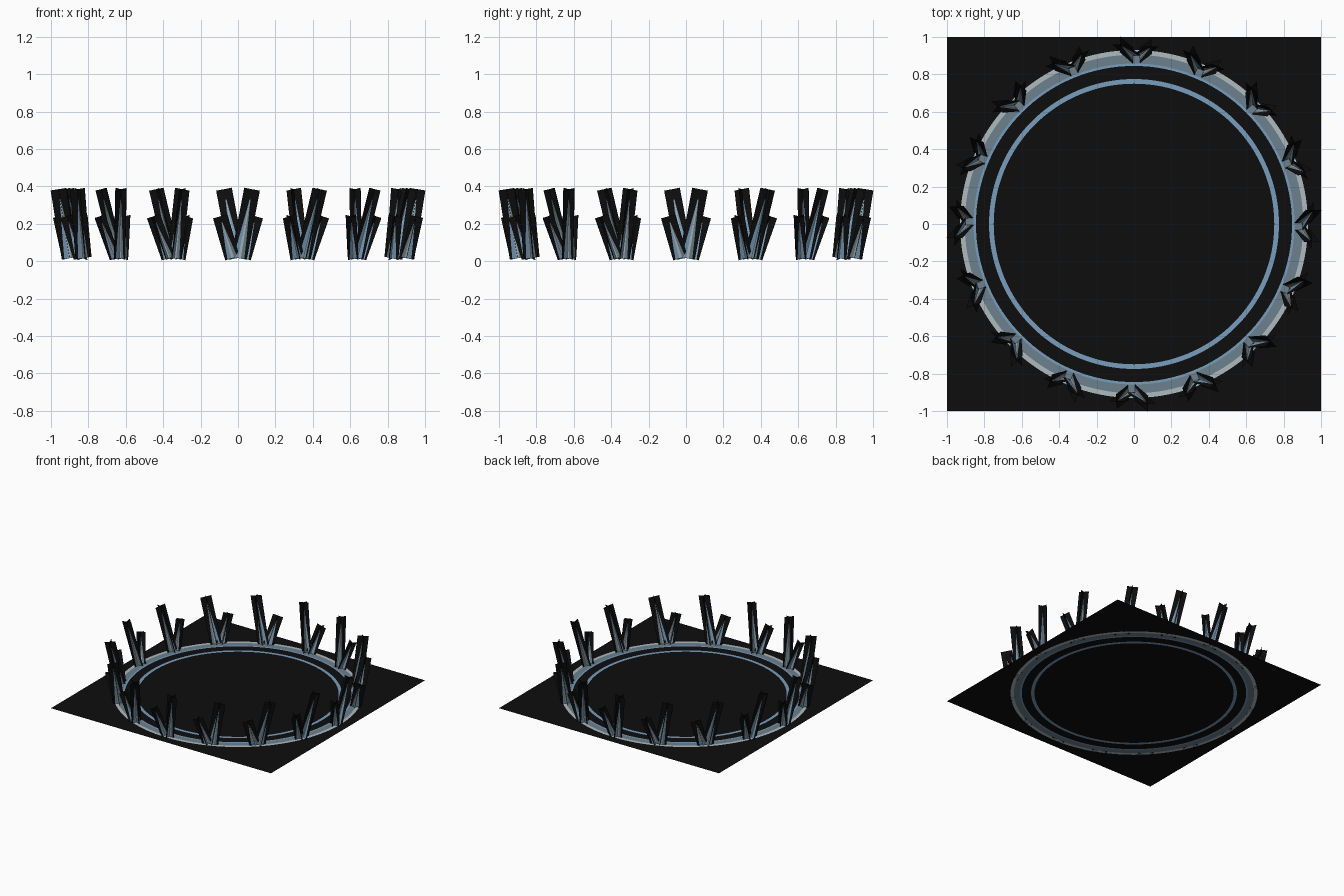
import bpy, bmesh, math
from mathutils import Vector

cube = bpy.data.objects.get("Cube")
if cube:
    bpy.data.objects.remove(cube, do_unlink=True)


def material(name, rgb):
    m = bpy.data.materials.new(name)
    m.use_nodes = True
    m.diffuse_color = (*rgb, 1)
    m.node_tree.nodes["Principled BSDF"].inputs["Base Color"].default_value = (*rgb, 1)
    return m


BLACK, BLUE, SLATE, PALE = range(4)
palette = [
    material("near_black", (0.004, 0.004, 0.004)),
    material("ice_blue", (0.19, 0.34, 0.51)),
    material("slate_blue", (0.15, 0.22, 0.27)),
    material("pale_frost", (0.43, 0.49, 0.51)),
]


def make_mesh(name, bm):
    mesh = bpy.data.meshes.new(name)
    bm.to_mesh(mesh)
    bm.free()
    for m in palette:
        mesh.materials.append(m)
    return mesh


def place(name, mesh):
    ob = bpy.data.objects.new(name, mesh)
    bpy.context.collection.objects.link(ob)
    return ob


# Square ground sheet with concentric frost rings cut into it
SEGMENTS, GROUND_Z = 128, 0.016
bm = bmesh.new()
directions = [Vector((math.cos(a), math.sin(a), 0))
              for a in (math.tau * i / SEGMENTS for i in range(SEGMENTS))]
height = Vector((0, 0, GROUND_Z))


def circle(radius):
    return [bm.verts.new(d * radius + height) for d in directions]


inner = circle(0.75)
bm.faces.new(inner).material_index = BLACK
bands = [(0.775, BLUE), (0.845, BLACK), (0.858, BLUE),
         (0.905, SLATE), (0.93, PALE), (None, BLACK)]
for radius, colour in bands:
    if radius:
        outer = circle(radius)
    else:
        outer = [bm.verts.new(d / max(abs(d.x), abs(d.y)) + height) for d in directions]
    for i in range(SEGMENTS):
        j = (i + 1) % SEGMENTS
        bm.faces.new((inner[i], outer[i], outer[j], inner[j])).material_index = colour
    inner = outer
place("ground_sheet", make_mesh("ground_sheet", bm))


# A card with a tapering icy streak up its middle
def add_card(bm, base, top, side, width):
    rows = []
    for v, spread in ((0, 0.34), (0.3, 0.24), (0.6, 0.12), (0.85, 0.03), (1, 0.01)):
        across = (-0.5, -spread, -spread * 0.2, spread * 0.35, spread, 0.5)
        centre = base.lerp(top, v)
        rows.append([bm.verts.new(centre + side * (u * width)) for u in across])
    columns = (BLACK, BLUE, PALE, SLATE, BLACK)
    for r, (low, high) in enumerate(zip(rows, rows[1:])):
        for c, colour in enumerate(columns):
            face = bm.faces.new((low[c], low[c + 1], high[c + 1], high[c]))
            face.material_index = BLACK if r == 3 else colour


# A shard is two cards crossed on one leaning axis
def add_shard(bm, base, top, width):
    base, top = Vector(base), Vector(top)
    axis = (top - base).normalized()
    tangent = axis.cross(Vector((1, 0, 0))).normalized()
    add_card(bm, base, top, tangent, width)
    add_card(bm, base, top, axis.cross(tangent), width)


# Tall and short shard pair, local x pointing outward
bm = bmesh.new()
add_shard(bm, (0, 0.005, GROUND_Z), (0.06, 0.075, 0.385), 0.085)
add_shard(bm, (0, -0.03, GROUND_Z), (0.05, -0.095, 0.24), 0.08)
cluster = make_mesh("ice_shards", bm)

# Ring of shard clusters
COUNT, RING = 16, 0.9
for i in range(COUNT):
    angle = math.tau * i / COUNT
    ob = place(f"ice_shards_{i + 1}", cluster)
    ob.location = (RING * math.cos(angle), RING * math.sin(angle), 0)
    ob.rotation_euler.z = angle
